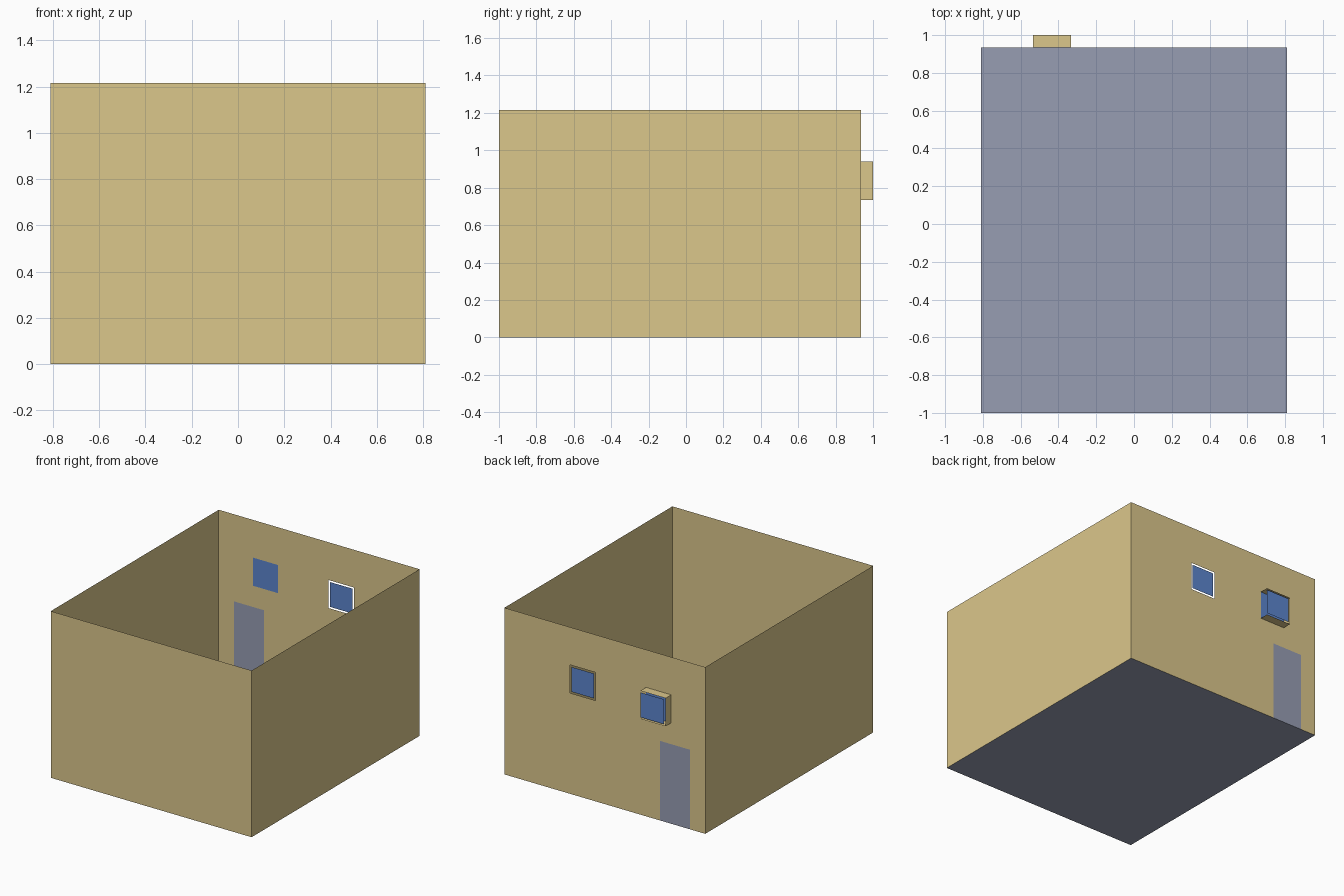
import bpy, bmesh

if "Cube" in bpy.data.objects:
    bpy.data.objects.remove(bpy.data.objects["Cube"])

X, Y0, Y1, H = 0.81, -1.0, 0.935, 1.215      # room extents
YB = 1.0                                     # front of the projecting window box
Z0, Z1 = 0.735, 0.94                         # window sill and head
WIN = (0.075, 0.28)                          # flush window, x range
BAY = (-0.535, -0.333)                       # projecting window, x range
DOOR, DOOR_H = (-0.688, -0.445), 0.58
GAP = 0.012                                  # gap round the loose panes


def material(name, rgb):
    m = bpy.data.materials.new(name)
    m.diffuse_color = (*rgb, 1)
    m.use_nodes = True
    m.node_tree.nodes["Principled BSDF"].inputs["Base Color"].default_value = m.diffuse_color
    return m


TAN = material("tan_wall", (0.71, 0.57, 0.26))
GREY = material("slate", (0.31, 0.34, 0.45))
BLUE = material("glass_blue", (0.11, 0.24, 0.62))


def sheet(name, quads, mat):
    """One object made of flat quads, shared corners merged."""
    bm = bmesh.new()
    for q in quads:
        bm.faces.new([bm.verts.new(p) for p in q])
    bmesh.ops.remove_doubles(bm, verts=bm.verts, dist=1e-5)
    me = bpy.data.meshes.new(name)
    bm.to_mesh(me)
    bm.free()
    me.materials.append(mat)
    ob = bpy.data.objects.new(name, me)
    bpy.context.collection.objects.link(ob)
    return ob


def back_quad(x, z, y):
    """Upright rectangle facing +y."""
    return [(x[1], y, z[0]), (x[0], y, z[0]), (x[0], y, z[1]), (x[1], y, z[1])]


# Floor
sheet("floor", [[(-X, Y0, 0), (-X, Y1, 0), (X, Y1, 0), (X, Y0, 0)]], GREY)

# Front and side walls, single sheets
sheet("outer_walls", [
    [(-X, Y0, 0), (X, Y0, 0), (X, Y0, H), (-X, Y0, H)],
    [(X, Y0, 0), (X, Y1, 0), (X, Y1, H), (X, Y0, H)],
    [(-X, Y1, 0), (-X, Y0, 0), (-X, Y0, H), (-X, Y1, H)],
], TAN)

# Back wall: grid of cells, leaving out the door and window openings
holes = [(DOOR, (0, DOOR_H)), (WIN, (Z0, Z1)), (BAY, (Z0, Z1))]
xs = sorted([-X, X, *DOOR, *WIN, *BAY])
zs = [0, DOOR_H, Z0, Z1, H]
cells = []
for x in zip(xs, xs[1:]):
    for z in zip(zs, zs[1:]):
        cx, cz = sum(x) / 2, sum(z) / 2
        if not any(a[0] < cx < a[1] and b[0] < cz < b[1] for a, b in holes):
            cells.append(back_quad(x, z, Y1))
sheet("back_wall", cells, TAN)

# Door, flush with the wall
sheet("door", [back_quad(DOOR, (0, DOOR_H), Y1)], GREY)

# Projecting window box: top, bottom and one side, open on the +x side
a, b = BAY
sheet("window_box", [
    [(a, Y1, Z1), (b, Y1, Z1), (b, YB, Z1), (a, YB, Z1)],
    [(a, Y1, Z0), (a, YB, Z0), (b, YB, Z0), (b, Y1, Z0)],
    [(a, Y1, Z0), (a, Y1, Z1), (a, YB, Z1), (a, YB, Z0)],
], TAN)

# Window panes
def loose(r):
    return (r[0] + GAP, r[1] - GAP)


sheet("window_pane", [back_quad(loose(WIN), loose((Z0, Z1)), Y1)], BLUE)
sheet("box_inner_pane", [back_quad(BAY, (Z0, Z1), Y1)], BLUE)
sheet("box_outer_pane", [back_quad((a + GAP, b), loose((Z0, Z1)), YB)], BLUE)
